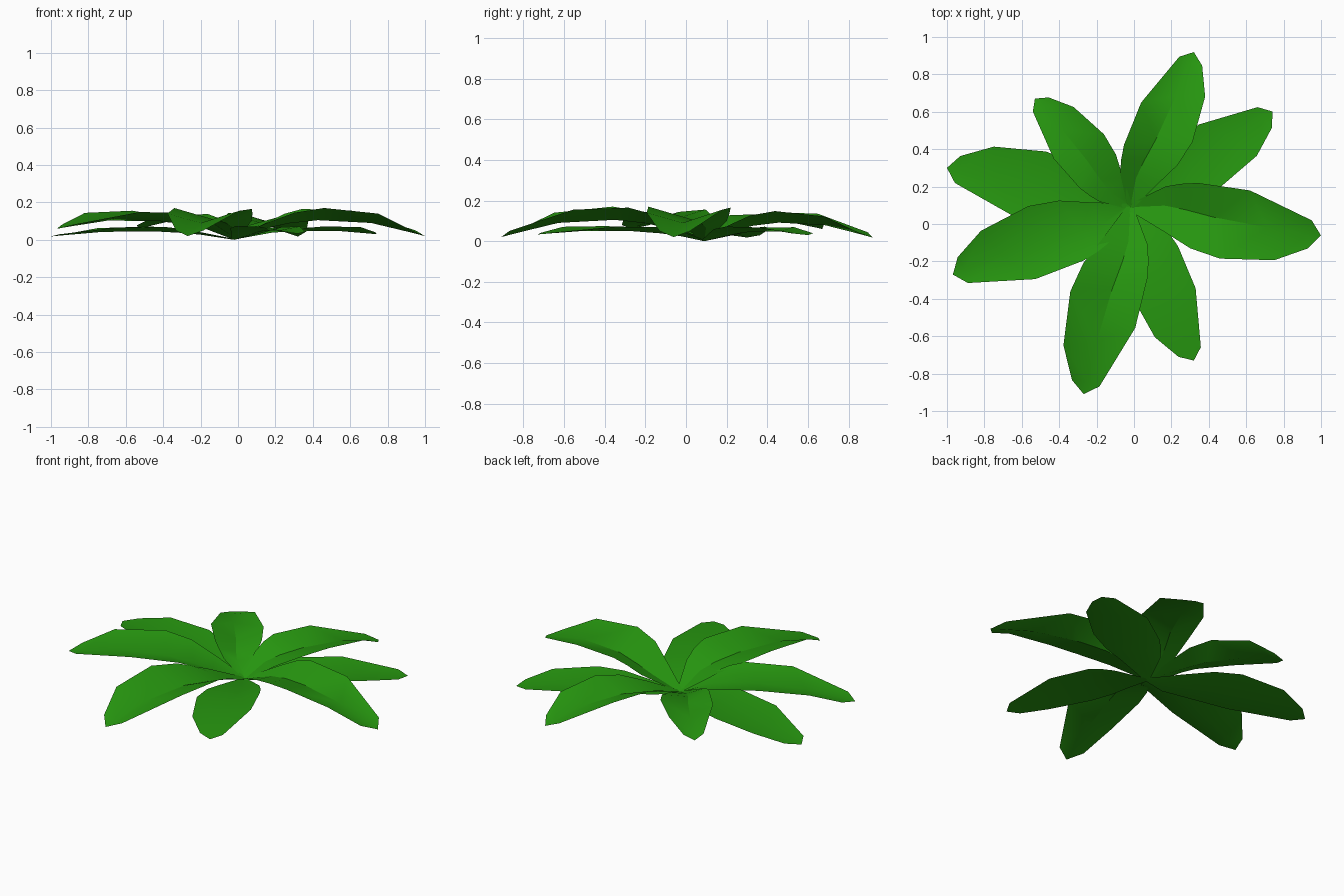
import bpy
import bmesh
from math import radians
from mathutils import Matrix, Vector

cube = bpy.data.objects.get("Cube")
if cube:
    bpy.data.objects.remove(cube, do_unlink=True)

# Single leaf colour
green = bpy.data.materials.new("leaf_green")
green.use_nodes = True
color = (0.02, 0.31, 0.005, 1)
green.diffuse_color = color
shader = next(n for n in green.node_tree.nodes if n.type == "BSDF_PRINCIPLED")
shader.inputs["Base Color"].default_value = color
shader.inputs["Roughness"].default_value = 0.9

# Leaf stations along +x: left rim, midrib, right rim
LEFT_RIM = [(0, .02, .01), (.17, .137, .10), (.25, .163, .14),
            (.34, .181, .165), (.62, .182, .155), (.97, .072, .05)]
MIDRIB = [(0, 0, 0), (.18, .035, .065), (.29, .03, .088),
          (.45, .012, .105), (.74, 0, .09), (.96, 0, .038)]
RIGHT_RIM = [(0, -.02, .01), (.19, -.1, .09), (.35, -.171, .145),
             (.515, -.202, .17), (.803, -.168, .14), (.972, -.079, .05)]
TIP = (1.03, 0, .02)
CROWN = Vector((-.02, .09, 0))


def make_leaf(name, yaw, scale, lift, pitch):
    """Folded leaf blade; lift scales its arch, pitch raises its tip."""
    bm = bmesh.new()
    place = Matrix.Translation(CROWN) @ Matrix.Rotation(radians(yaw), 4, "Z")

    def vert(p):
        x, y, z = p
        return bm.verts.new(place @ Vector((x * scale, y * scale, z * scale * lift + pitch * x)))

    left, mid, right = ([vert(p) for p in row] for row in (LEFT_RIM, MIDRIB, RIGHT_RIM))
    tip = vert(TIP)
    for i in range(len(mid) - 1):
        bm.faces.new((mid[i], mid[i + 1], left[i + 1], left[i]))
        bm.faces.new((right[i], right[i + 1], mid[i + 1], mid[i]))
    bm.faces.new((mid[-1], tip, left[-1]))
    bm.faces.new((right[-1], tip, mid[-1]))
    mesh = bpy.data.meshes.new(name)
    bm.to_mesh(mesh)
    bm.free()
    mesh.materials.append(green)
    obj = bpy.data.objects.new(name, mesh)
    bpy.context.collection.objects.link(obj)
    return obj


# Rosette: yaw, scale, lift, pitch
leaves = [
    make_leaf("left_leaf", -8.4, 1, 1, 0),
    make_leaf("front_leaf", -104, 1, 1, 0),
    make_leaf("back_leaf", 67.7, .87, 1, 0),
    make_leaf("right_front_leaf", -159.2, .985, .8, .042),
    make_leaf("right_low_leaf", 167.9, .973, .4, .01),
    make_leaf("right_back_leaf", 131.3, .75, .9, .045),
    make_leaf("left_back_low_leaf", 33.9, .89, .4, .022),
    make_leaf("left_front_low_leaf", -67.5, .862, .42, .025),
]

# Soft blades with a crisp midrib
bpy.ops.object.select_all(action="DESELECT")
for leaf in leaves:
    leaf.select_set(True)
bpy.context.view_layer.objects.active = leaves[0]
bpy.ops.object.shade_smooth_by_angle(angle=radians(30))
